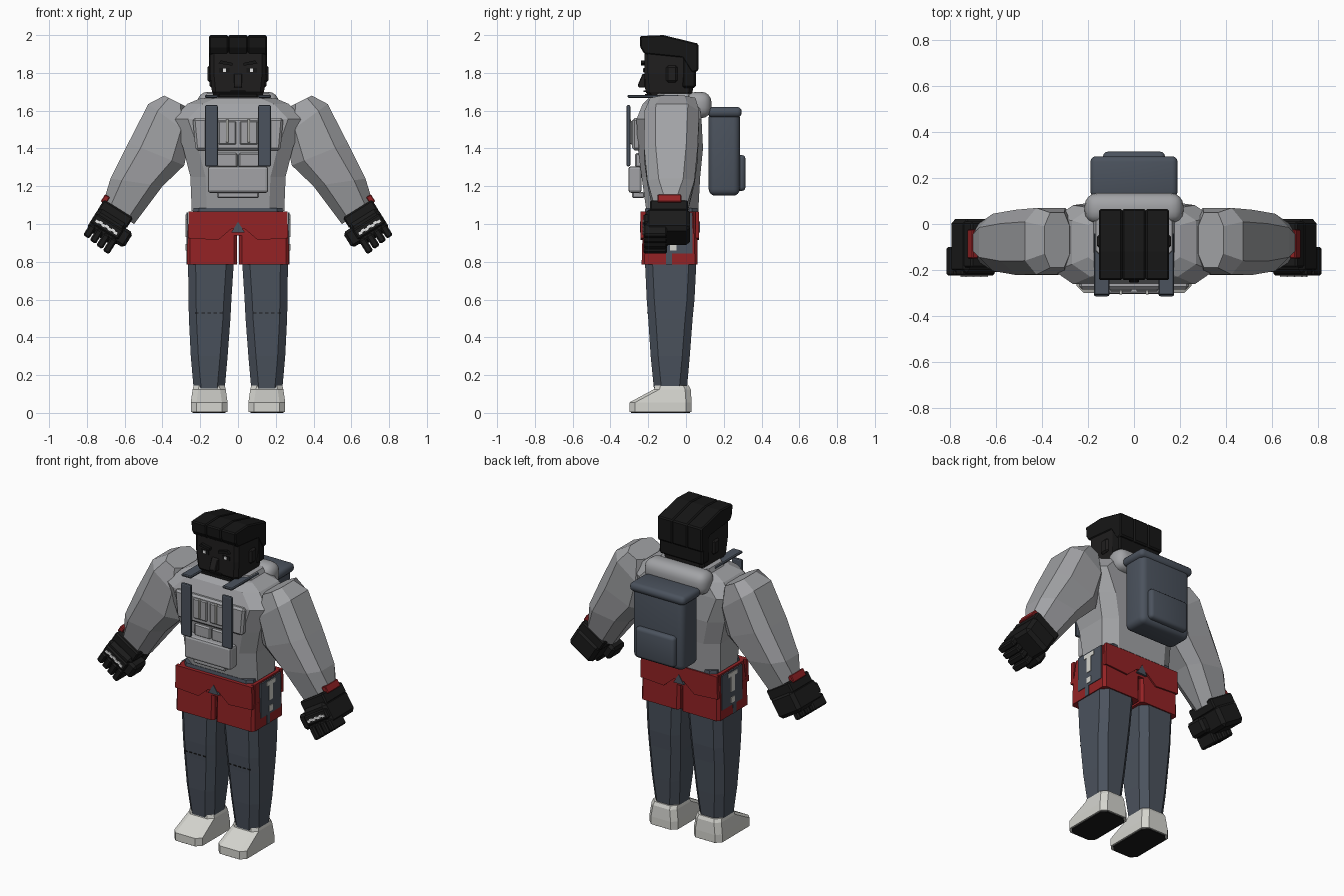
import bpy, bmesh
from math import radians
from mathutils import Matrix, Vector

cube = bpy.data.objects.get("Cube")
if cube:
    bpy.data.objects.remove(cube, do_unlink=True)


def material(name, r, g, b):
    m = bpy.data.materials.new(name)
    m.use_nodes = True
    m.diffuse_color = (r, g, b, 1)
    m.node_tree.nodes["Principled BSDF"].inputs["Base Color"].default_value = (r, g, b, 1)
    return m


GREY = material("jacket grey", .36, .365, .38)
SLATE = material("slate blue", .07, .085, .11)
RED = material("shorts red", .29, .016, .018)
BLACK = material("glove black", .011, .011, .011)
SKIN = material("dark skin", .014, .013, .013)
HAIR = material("hair black", .008, .008, .008)
LIGHT = material("shoe off white", .66, .66, .62)
WHITE = material("white", .85, .85, .85)


def finish(name, bm, mat, bevel=0, segs=1, mirror=False, smooth=False):
    bmesh.ops.recalc_face_normals(bm, faces=bm.faces)
    mesh = bpy.data.meshes.new(name)
    bm.to_mesh(mesh)
    bm.free()
    mesh.materials.append(mat)
    ob = bpy.data.objects.new(name, mesh)
    bpy.context.collection.objects.link(ob)
    if bevel:
        mod = ob.modifiers.new("Bevel", 'BEVEL')
        mod.width, mod.segments = bevel, segs
    if mirror:
        ob.modifiers.new("Mirror", 'MIRROR').use_clip = False
    if smooth:
        mesh.shade_smooth()
    return ob


def loft(name, rings, mat, **kw):
    """Skin a stack of equal-length rings and cap both ends."""
    bm = bmesh.new()
    rows = [[bm.verts.new(p) for p in ring] for ring in rings]
    n = len(rows[0])
    for a, b in zip(rows, rows[1:]):
        for i in range(n):
            j = (i + 1) % n
            bm.faces.new((a[i], a[j], b[j], b[i]))
    bm.faces.new(rows[0])
    bm.faces.new(rows[-1])
    return finish(name, bm, mat, **kw)


def octagon(u0, u1, v0, v1, cu, cv):
    return [(u0 + cu, v0), (u1 - cu, v0), (u1, v0 + cv), (u1, v1 - cv),
            (u1 - cu, v1), (u0 + cu, v1), (u0, v1 - cv), (u0, v0 + cv)]


def stack(name, levels, cu, cv, mat, **kw):
    """Loft chamfered rectangles given as (z, x0, x1, y0, y1)."""
    rings = [[(x, y, z) for x, y in octagon(x0, x1, y0, y1, cu, cv)]
             for z, x0, x1, y0, y1 in levels]
    return loft(name, rings, mat, **kw)


def box(name, x, y, z, mat, matrix=None, **kw):
    bm = bmesh.new()
    bmesh.ops.create_cube(bm, size=1)
    for v in bm.verts:
        v.co = Vector([(r[0] + r[1]) / 2 + c * (r[1] - r[0]) for r, c in zip((x, y, z), v.co)])
        if matrix:
            v.co = matrix @ v.co
    return finish(name, bm, mat, **kw)


def prism(name, points, axis, a, b, mat, **kw):
    """Extrude an outline along x (points are y, z) or y (points are x, z)."""
    place = (lambda t, p: (t, *p)) if axis == 'x' else (lambda t, p: (p[0], t, p[1]))
    return loft(name, [[place(t, p) for p in points] for t in (a, b)], mat, **kw)


# Shoes and soles
stack("shoes", [(.006, .055, .25, -.3, .03), (.055, .055, .25, -.3, .03),
                (.125, .065, .24, -.17, .025), (.145, .07, .235, -.165, .015)],
      .03, .03, LIGHT, mirror=True)
stack("shoe_soles", [(0, .065, .24, -.29, .02), (.008, .065, .24, -.29, .02)],
      .03, .03, BLACK, mirror=True)

# Trouser legs with a stitched knee seam
stack("legs", [(.13, .07, .235, -.17, .005), (.3, .055, .25, -.187, .02),
               (.5, .04, .26, -.2, .035), (.6, .035, .262, -.208, .045),
               (.86, .018, .265, -.22, .058)], .04, .04, SLATE, mirror=True)
for i in range(5):
    x = .08 + i * .032
    box("knee_stitch", (x, x + .018), (-.206, -.2), (.525, .531), BLACK, mirror=True)

# Shorts: legs, waist, pointed flaps front and back
stack("shorts_legs", [(.785, .006, .27, -.235, .062), (.95, .006, .268, -.23, .06)],
      .015, .015, RED, mirror=True)
stack("shorts_waist", [(.94, -.268, .268, -.23, .06), (1.065, -.258, .258, -.22, .058)],
      .02, .02, RED)
flap = [(-.262, 1.065), (.262, 1.065), (.265, .925), (.105, .915), (.035, .975),
        (-.035, .975), (-.105, .915), (-.265, .925)]
gusset = [(-.036, .955), (.036, .955), (0, 1.012)]
for side, a, b in (("front", -.24, -.215), ("back", .05, .07)):
    prism("shorts_flap_" + side, flap, 'y', a, b, RED)
    prism("shorts_gusset_" + side, gusset, 'y', a - .003, b + .003, SLATE)
stack("belt", [(1.04, -.24, .24, -.222, .066), (1.085, -.235, .235, -.215, .06)],
      .03, .03, SLATE)

# Side panels of the shorts
box("side_panel", (.264, .273), (-.165, .035), (.845, 1.06), SLATE, mirror=True)
box("side_stripe", (.272, .277), (-.085, -.05), (.93, 1.045), LIGHT, mirror=True)
box("side_stripe_tip", (.272, .277), (-.085, -.05), (.86, .895), LIGHT, mirror=True)
box("side_stripe_cap", (.272, .277), (-.11, -.025), (1.025, 1.05), LIGHT, mirror=True)
box("side_slit", (.265, .273), (-.105, -.075), (.785, .845), SLATE, mirror=True)

# Jacket torso
stack("torso", [(1.07, -.245, .245, -.21, .065), (1.25, -.252, .252, -.235, .075),
                (1.4, -.29, .29, -.255, .09), (1.555, -.345, .345, -.262, .082),
                (1.635, -.27, .27, -.23, .07), (1.665, -.2, .2, -.2, .05)],
      .08, .055, GREY)

# Chest pockets, zips and pouch
prism("chest_panel", [(-.225, 1.39), (.225, 1.39), (.24, 1.56), (-.24, 1.56)], 'y',
      -.285, -.24, GREY, bevel=.012)
box("chest_pocket", (.01, .105), (-.295, -.27), (1.42, 1.545), GREY, bevel=.006, mirror=True)
box("chest_zip", (.05, .064), (-.308, -.29), (1.43, 1.555), LIGHT, bevel=.006,
    segs=2, mirror=True)
box("lower_chest_panel", (.003, .115), (-.27, -.235), (1.3, 1.375), GREY, bevel=.008, mirror=True)
box("belly_pouch", (-.16, .16), (-.305, -.235), (1.165, 1.305), GREY, bevel=.014, segs=2)
box("belly_pouch_tab", (-.11, .11), (-.285, -.22), (1.138, 1.17), GREY, bevel=.006)

# Harness straps
box("front_strap", (.107, .175), (-.315, -.295), (1.305, 1.63), SLATE, bevel=.008,
    segs=2, mirror=True)
box("shoulder_strap", (.107, .175), (-.31, -.04), (1.668, 1.684), SLATE, bevel=.005, mirror=True)

# Hood and collar
box("hood", (-.215, .215), (0, .135), (1.56, 1.7), GREY, bevel=.055, segs=4, smooth=True)
stack("collar", [(1.64, -.19, .19, -.18, .07), (1.69, -.165, .165, -.165, .06)], .05, .05, GREY)

# Backpack
box("backpack", (-.175, .175), (.12, .285), (1.15, 1.6), SLATE, bevel=.035, segs=4, smooth=True)
box("backpack_lid", (-.19, .19), (.117, .295), (1.565, 1.62), SLATE, bevel=.024, segs=3,
    smooth=True)
box("backpack_pocket", (-.135, .135), (.26, .315), (1.175, 1.365), SLATE, bevel=.02, segs=3,
    smooth=True)

# Sleeves: rings given as outer point, inner point, y range
sleeve = [((.39, 1.68), (.28, 1.625), -.19, .05), ((.475, 1.635), (.25, 1.47), -.22, .07),
          ((.58, 1.43), (.285, 1.31), -.222, .062), ((.675, 1.24), (.4, 1.2), -.205, .045),
          ((.715, 1.11), (.55, 1.0), -.165, 0)]
rings = []
for outer, inner, y0, y1 in sleeve:
    o, i = Vector(outer), Vector(inner)
    ring = octagon(0, 1, y0, y1, .22, .06)
    rings.append([(*i.lerp(o, t),) [:1] + (y, i.lerp(o, t)[1]) for t, y in ring])
loft("sleeves", rings, GREY, mirror=True)

# Gloves, in a frame tilted along the forearm
tilt = Matrix.Translation((.69, 0, .99)) @ Matrix.Rotation(radians(-32), 4, 'Y')


def glove(name, x, y, z, mat=BLACK, bevel=.008):
    box(name, x, y, z, mat, matrix=tilt, bevel=bevel, mirror=True)


glove("glove_cuff", (-.092, .09), (-.19, .01), (.04, .108))
glove("glove_palm", (-.09, .09), (-.215, .022), (-.075, .06), bevel=.02)
glove("glove_thumb", (-.135, -.06), (-.21, -.09), (-.055, .04), bevel=.015)
for k in range(4):
    x = -.085 + k * .044
    glove("glove_finger", (x, x + .038), (-.225, -.1), (-.125 + .005 * k, -.04))
glove("glove_knuckle_guard", (-.085, .085), (-.225, -.16), (-.035, .025))
glove("wrist_tab", (.07, .1), (-.15, -.025), (.09, .135), RED, .004)
for k in range(7):
    x = -.065 + k * .019
    z = -.017 + .005 * (k % 2)
    glove("knuckle_stripe", (x, x + .019), (-.23, -.222), (z, z + .014), WHITE, 0)

# Head and face
stack("head", [(1.67, -.125, .125, -.19, .025), (1.7, -.138, .138, -.215, .035),
               (1.8, -.148, .148, -.22, .045), (1.92, -.148, .148, -.22, .045)],
      .02, .02, SKIN)
prism("nose", [(-.215, 1.795), (-.23, 1.795), (-.256, 1.735), (-.25, 1.722), (-.215, 1.722)],
      'x', -.022, .022, SKIN, bevel=.004)
box("mouth", (-.04, .04), (-.226, -.21), (1.698, 1.706), HAIR)
box("beard", (-.1, .1), (-.218, -.18), (1.672, 1.688), HAIR)
box("ears", (.14, .162), (-.105, -.045), (1.75, 1.84), SKIN, bevel=.012, mirror=True)
box("eye_socket", (.045, .1), (-.224, -.216), (1.802, 1.826), HAIR, mirror=True)
box("eyes", (.064, .08), (-.228, -.222), (1.805, 1.823), WHITE, mirror=True)
prism("eyebrows", [(.03, 1.838), (.105, 1.85), (.09, 1.866), (.03, 1.853)], 'y',
      -.238, -.21, HAIR, mirror=True)

# Hair: three locks side by side, and the cropped back
profile = [(-.245, 1.995), (-.12, 2.0), (.065, 1.955), (.065, 1.81), (.03, 1.8),
           (-.02, 1.88), (-.22, 1.9), (-.242, 1.935)]
for k in range(3):
    x = -.153 + k * .102
    prism("hair_lock", profile, 'x', x, x + .102, HAIR, bevel=.007)
box("hair_nape", (-.15, .15), (-.02, .052), (1.72, 1.9), HAIR, bevel=.01)
